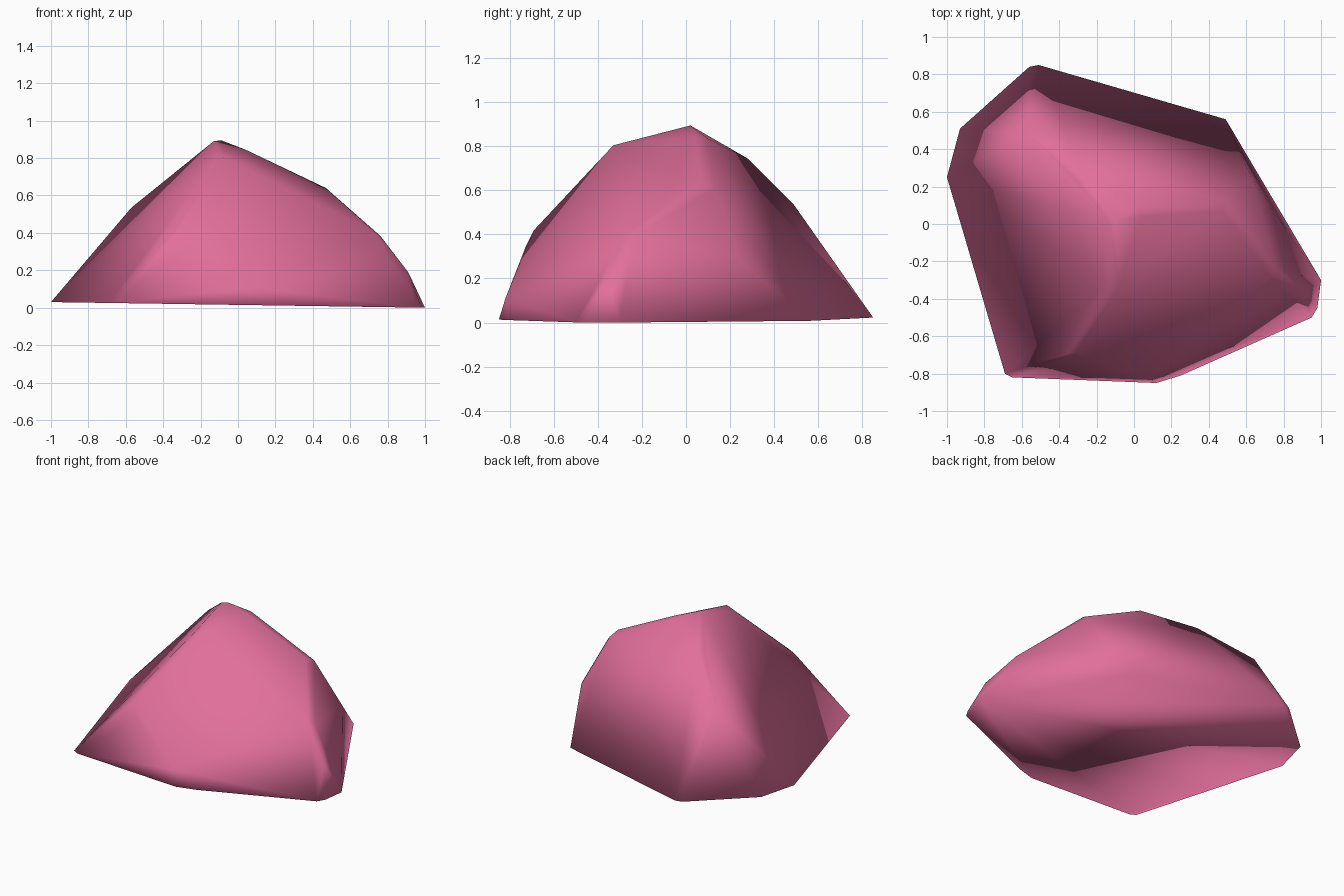
import bpy
import bmesh

cube = bpy.data.objects.get("Cube")
if cube:
    bpy.data.objects.remove(cube, do_unlink=True)

# Outline of the base, slightly tilted towards the left
base = [(-1, .25), (-.93, .51), (-.56, .84), (-.51, .85), (.49, .56), (1, -.3),
        (.98, -.45), (.95, -.5), (.25, -.81), (.12, -.85), (-.65, -.82), (-.69, -.8)]

# Peak and worn ridge corners, most of them doubled to blunt the ridge
ridges = [(-.13, .01, .89), (-.09, .02, .895), (.04, .04, .845), (.03, .1, .835),
          (-.14, -.32, .775), (-.08, -.33, .805), (-.32, .25, .73), (-.28, .28, .745),
          (-.57, .49, .535), (.47, .07, .64), (.49, .13, .61), (.63, .24, .29),
          (.73, -.28, .405), (.76, -.24, .385), (.91, -.36, .19),
          (-.35, -.69, .4), (-.31, -.69, .42), (-.27, -.73, .34), (.08, -.82, .11)]

# Rock body wrapped around the corners
bm = bmesh.new()
for x, y in base:
    bm.verts.new((x, y, .015 - .015 * x))
for corner in ridges:
    bm.verts.new(corner)
hull = bmesh.ops.convex_hull(bm, input=bm.verts[:])
loose = {g for g in hull["geom_interior"] + hull["geom_unused"]
         if isinstance(g, bmesh.types.BMVert)}
bmesh.ops.delete(bm, geom=list(loose), context='VERTS')
bmesh.ops.recalc_face_normals(bm, faces=bm.faces[:])
for face in bm.faces:
    face.smooth = True

mesh = bpy.data.meshes.new("rock")
bm.to_mesh(mesh)
bm.free()
rock = bpy.data.objects.new("rock", mesh)
bpy.context.collection.objects.link(rock)

# Pink stone colour
pink = bpy.data.materials.new("pink_stone")
pink.use_nodes = True
colour = (.76, .16, .325, 1)
pink.diffuse_color = colour
pink.node_tree.nodes["Principled BSDF"].inputs["Base Color"].default_value = colour
mesh.materials.append(pink)
